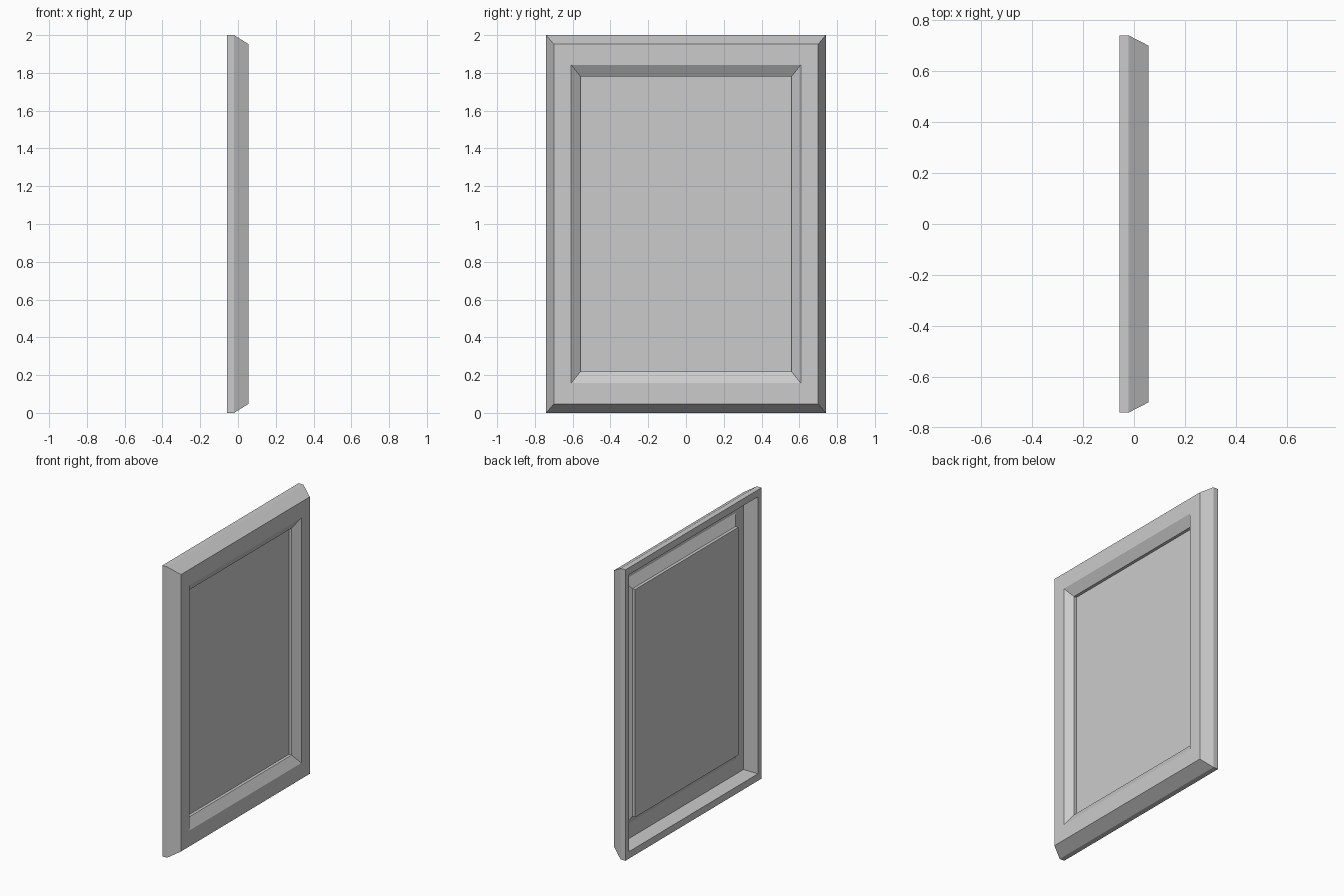
import bpy
import bmesh

cube = bpy.data.objects.get("Cube")
if cube:
    bpy.data.objects.remove(cube, do_unlink=True)

# Single plain grey paint
grey = bpy.data.materials.new("plain grey")
grey.use_nodes = True
colour = (0.6, 0.6, 0.6, 1.0)
grey.diffuse_color = colour
grey.node_tree.nodes["Principled BSDF"].inputs["Base Color"].default_value = colour


def rect_loop(bm, x, half_y, half_z):
    """Rectangle facing +x, centred on the panel."""
    corners = [(-1, -1), (1, -1), (1, 1), (-1, 1)]
    return [bm.verts.new((x, sy * half_y, 1 + sz * half_z)) for sy, sz in corners]


def lofted_panel(name, sections):
    """Join successive rectangles and cap the first and last."""
    bm = bmesh.new()
    loops = [rect_loop(bm, *s) for s in sections]
    for a, b in zip(loops, loops[1:]):
        for i in range(4):
            j = (i + 1) % 4
            bm.faces.new((a[i], b[i], b[j], a[j]))
    bm.faces.new(loops[0])
    bm.faces.new(reversed(loops[-1]))
    bmesh.ops.recalc_face_normals(bm, faces=bm.faces)
    mesh = bpy.data.meshes.new(name)
    bm.to_mesh(mesh)
    bm.free()
    mesh.materials.append(grey)
    obj = bpy.data.objects.new(name, mesh)
    bpy.context.collection.objects.link(obj)
    return obj


# Depth, half width and half height, from the sunken panel round to its back
lofted_panel("framed_door_panel", [
    (-0.003, 0.558, 0.78),    # sunken panel
    (0.017, 0.558, 0.78),     # step
    (0.056, 0.608, 0.843),    # sloped moulding
    (0.056, 0.70, 0.952),     # frame face
    (-0.021, 0.74, 1.0),      # outer chamfer
    (-0.057, 0.74, 1.0),      # outer side
    (-0.057, 0.70, 0.952),    # rear rim
    (0.052, 0.699, 0.951),    # hollow back wall
    (0.052, 0.611, 0.846),    # back of frame face
    (0.015, 0.561, 0.783),    # back of moulding
    (-0.006, 0.561, 0.783),   # back of sunken panel
])
